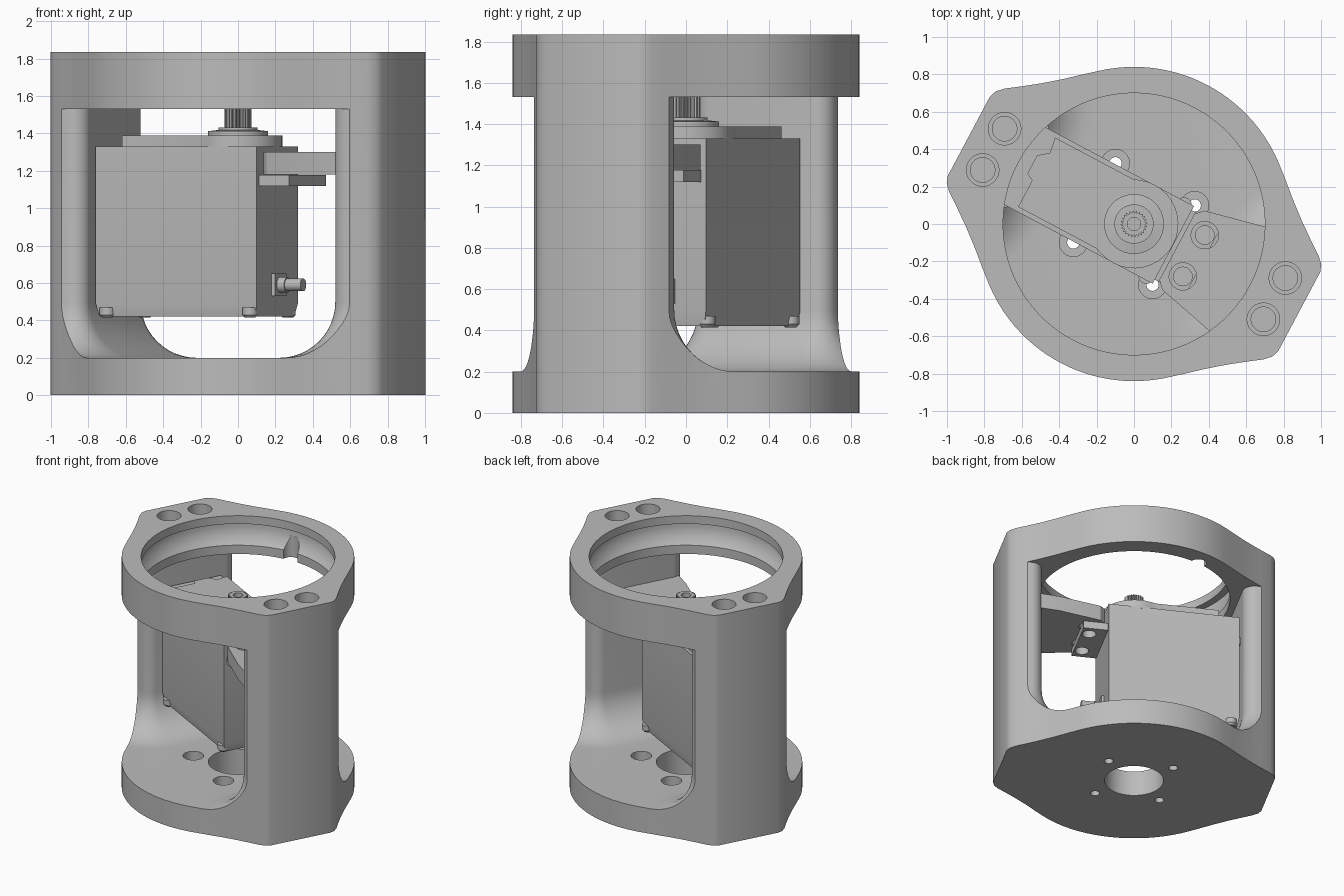
import bpy, bmesh, math
from math import sin, cos, radians, sqrt, pi
from mathutils import Matrix

TURN = Matrix.Rotation(radians(-28), 4, 'Z')
if "Cube" in bpy.data.objects:
    bpy.data.objects.remove(bpy.data.objects["Cube"])

grey = bpy.data.materials.new("plain_grey")
grey.use_nodes = True
grey.diffuse_color = (0.5, 0.5, 0.5, 1)
grey.node_tree.nodes["Principled BSDF"].inputs["Base Color"].default_value = (0.5, 0.5, 0.5, 1)
parts = []


def loft(name, rings, keep=True):
    """Skin matching closed rings of points and cap both ends."""
    bm = bmesh.new()
    rows = [[bm.verts.new(p) for p in ring] for ring in rings]
    n = len(rows[0])
    for a, b in zip(rows, rows[1:]):
        for i in range(n):
            j = (i + 1) % n
            bm.faces.new((a[i], a[j], b[j], b[i]))
    bm.faces.new(rows[0][::-1])
    bm.faces.new(rows[-1])
    bmesh.ops.recalc_face_normals(bm, faces=bm.faces)
    mesh = bpy.data.meshes.new(name)
    bm.to_mesh(mesh)
    bm.free()
    ob = bpy.data.objects.new(name, mesh)
    bpy.context.collection.objects.link(ob)
    mesh.materials.append(grey)
    if keep:
        parts.append(ob)
    else:
        ob.hide_render = True
    return ob


def prism(name, pts, z0, z1, keep=True):
    return loft(name, [[(x, y, z) for x, y in pts] for z in (z0, z1)], keep)


def box(name, x0, x1, hy, z0, z1, keep=True):
    return prism(name, [(x0, -hy), (x1, -hy), (x1, hy), (x0, hy)], z0, z1, keep)


def circle(r, n=48, cx=0, cy=0):
    return [(cx + r * cos(2 * pi * i / n), cy + r * sin(2 * pi * i / n)) for i in range(n)]


def lathe(name, profile, cx=0, cy=0, n=48, keep=True):
    return loft(name, [[(x, y, z) for x, y in circle(r, n, cx, cy)] for r, z in profile], keep)


def cut(target, cutters):
    """Subtract the cutters, bake the result and discard them."""
    for c in cutters:
        m = target.modifiers.new("cut", 'BOOLEAN')
        m.operation, m.solver, m.object = 'DIFFERENCE', 'EXACT', c
    bpy.context.view_layer.update()
    dg = bpy.context.evaluated_depsgraph_get()
    mesh = bpy.data.meshes.new_from_object(target.evaluated_get(dg))
    target.modifiers.clear()
    target.data = mesh
    for c in cutters:
        bpy.data.objects.remove(c)


# Housing outline: round body with an ear at each end
quarter = [(1, .24), (.985, .28), (.95, .315), (.87, .372), (.79, .432), (.70, .505), (.61, .584)]
quarter += [(.84 * cos(radians(a)), .84 * sin(radians(a))) for a in range(51, 90, 3)]
half = quarter + [(0, .84)] + [(-x, y) for x, y in reversed(quarter)]
outline = half + [(-x, -y) for x, y in half]
housing = prism("housing", outline, 0, 1.835)


# Side window: a slab with both columns, flared at the foot, left standing
def column_ring(side, spread, z):
    arc = [(.84 - (.09 + spread) * cos(radians(a)), .28 + (.09 + spread) * sin(radians(a)))
           for a in range(0, 91, 10)]
    top = arc + [(1.3, .37 + spread)]
    pts = top[::-1] + [(x, -y) for x, y in top]
    return [(side * x, side * y, z) for x, y in pts]


def column(side):
    R = .3
    levels = [(R, .1)]
    for i in range(13):
        a = radians(90 * i / 12)
        levels.append((R - R * sin(a), .2 + R - R * cos(a)))
    levels.append((0, 1.7))
    return loft("column_form", [column_ring(side, d, z) for d, z in levels], False)


window = box("window_form", -1.2, 1.2, 1.2, .2, 1.53, False)
cut(window, [column(1), column(-1)])

# Ring bore with an undercut groove, notches, and all the holes
cutters = [window, lathe("bore", [(.7, 1.5), (.7, 1.6), (.72, 1.625), (.745, 1.67), (.755, 1.72),
                                  (.755, 1.77), (.7, 1.77), (.7, 1.9)], n=96, keep=False)]
for a in (120, -120):
    cutters.append(lathe("notch", [(.06, 1.5), (.06, 1.7)], .7 * cos(radians(a)),
                         .7 * sin(radians(a)), 24, False))
cutters.append(lathe("base_bore", [(.215, -.1), (.215, .3)], keep=False))
for sx in (1, -1):
    for sy in (1, -1):
        cutters.append(lathe("base_hole", [(.033, -.1), (.033, .08), (.075, .08), (.075, .3)],
                             sx * .24, sy * .24, 24, False))
        cutters.append(lathe("ear_hole", [(.066, 1.4), (.066, 1.72), (.087, 1.72), (.087, 1.9)],
                             sx * .85, sy * .125, 32, False))
cut(housing, cutters)

# Mounting bracket reaching from one column
edge = [(.26, .2), (.3, .24), (.62, .315), (.78, .33)]
bracket = prism("mounting_bracket", [(x, -y) for x, y in edge] + edge[::-1], 1.18, 1.3)
cut(bracket, [lathe("screw_hole", [(.073, 1), (.073, 1.5)], .362, s * .125, 32, False)
              for s in (1, -1)])

# Motor case with a slightly tapered foot
X0, X1, H = -.737, .238, .235


def case_ring(inset, z):
    a, b, h = X0 + inset, X1 - inset, H - inset
    return [(a, -h, z), (b, -h, z), (b, h, z), (a, h, z)]


loft("motor_case", [case_ring(.015, .42), case_ring(0, .49), case_ring(0, 1.33)])
for x in (X0 + .06, X1 - .05):
    for s in (1, -1):
        lathe("case_screw", [(.028, .415), (.042, .43), (.042, .47)], x, s * (H - .02), 20)

# Mounting tabs
box("left_tab", -.79, X0 + .01, .21, 1.12, 1.178)
tab = box("right_tab", X1 - .01, .42, .21, 1.12, 1.178)
cut(tab, [lathe("tab_hole", [(.05, 1), (.05, 1.5)], .362, s * .125, 24, False) for s in (1, -1)])

# Case cover, round about the shaft
cover = [(-.59, .21), (-.575, .125), (-.63, .08), (-.63, -.03), (-.59, -.05), (-.59, -.21), (-.12, -.21)]
cover += [(.237 * cos(radians(a)), .237 * sin(radians(a))) for a in range(-110, 111, 10)]
cover += [(-.12, .21)]
prism("case_cover", cover, 1.32, 1.388)

# Output shaft with a toothed head
lathe("shaft_boss", [(.16, 1.38), (.16, 1.412), (.105, 1.418), (.105, 1.432)])
teeth = [((.071 if i % 4 < 2 else .06) * cos(2 * pi * i / 96),
          (.071 if i % 4 < 2 else .06) * sin(2 * pi * i / 96)) for i in range(96)]
shaft = prism("shaft_head", teeth, 1.42, 1.53)
cut(shaft, [lathe("shaft_hole", [(.036, 1.45), (.036, 1.6)], n=24, keep=False)])

# Cable outlet
box("cable_grommet", X1 - .01, X1 + .02, .065, .53, .65)
loft("cable", [[(x, y, z) for y, z in circle(r, 24, 0, .59)]
               for x, r in ((X1, .045), (.3, .04), (.3, .034), (.395, .034))])

# Turn everything to its resting angle and shade
for ob in bpy.context.view_layer.objects:
    ob.select_set(ob in parts)
for ob in parts:
    ob.data.transform(TURN)
bpy.context.view_layer.objects.active = housing
bpy.ops.object.shade_smooth_by_angle(angle=radians(25))
